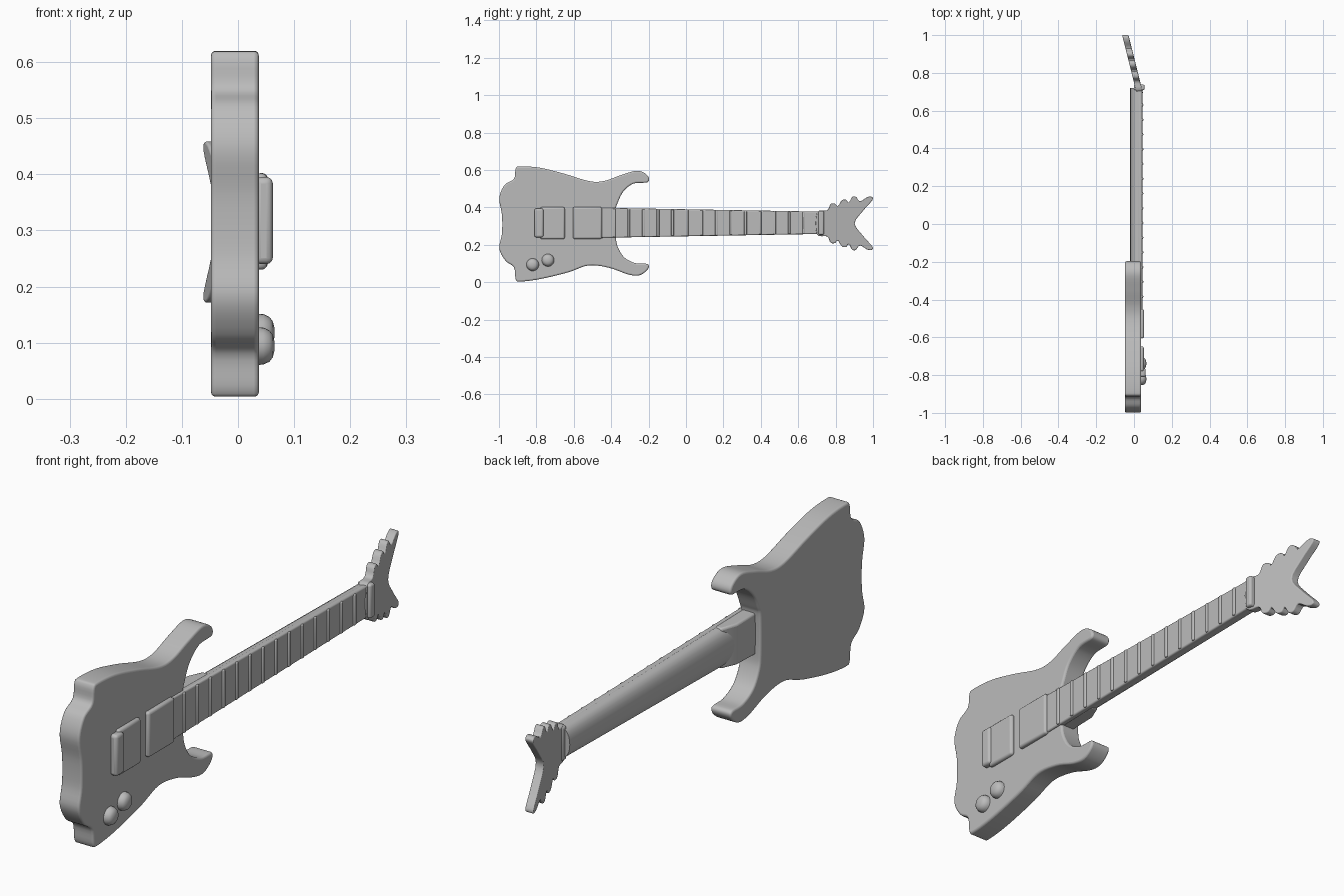
import bpy, bmesh, math
from mathutils import Vector

cube = bpy.data.objects.get("Cube")
if cube:
    bpy.data.objects.remove(cube, do_unlink=True)

grey = bpy.data.materials.new("plain grey")
grey.use_nodes = True
grey.diffuse_color = (0.5, 0.5, 0.5, 1)
grey.node_tree.nodes["Principled BSDF"].inputs["Base Color"].default_value = (0.5, 0.5, 0.5, 1)

MID = 0.318  # height of the neck's centre line


def finish(name, bm, bevel=0.0, segments=3):
    """Turn a bmesh into a smooth-shaded object with rounded edges."""
    bmesh.ops.recalc_face_normals(bm, faces=bm.faces)
    mesh = bpy.data.meshes.new(name)
    bm.to_mesh(mesh)
    bm.free()
    mesh.materials.append(grey)
    ob = bpy.data.objects.new(name, mesh)
    bpy.context.collection.objects.link(ob)
    if bevel:
        mod = ob.modifiers.new("rounded edges", "BEVEL")
        mod.width, mod.segments = bevel, segments
        mod.limit_method, mod.angle_limit = "ANGLE", math.radians(50)
    bpy.ops.object.select_all(action="DESELECT")
    ob.select_set(True)
    bpy.context.view_layer.objects.active = ob
    bpy.ops.object.shade_smooth_by_angle(angle=math.radians(40))
    return ob


def smooth_loop(pts, steps=5):
    """Closed Catmull-Rom curve through 2D points."""
    out, n = [], len(pts)
    for i in range(n):
        a, b, c, d = (Vector(pts[(i + k) % n]) for k in (-1, 0, 1, 2))
        for s in range(steps):
            t = s / steps
            out.append(0.5 * (2 * b + (c - a) * t + (2 * a - 5 * b + 4 * c - d) * t * t
                              + (3 * b - a - 3 * c + d) * t ** 3))
    return out


def slab(name, outline, x0, x1, bevel, lean=lambda y: 0.0):
    """Extrude a (y, z) outline along x; lean shifts x along the length."""
    bm = bmesh.new()
    back = [bm.verts.new((x0 + lean(p[0]), p[0], p[1])) for p in outline]
    front = [bm.verts.new((x1 + lean(p[0]), p[0], p[1])) for p in outline]
    bm.faces.new(back)
    bm.faces.new(front)
    for i in range(len(back)):
        j = (i + 1) % len(back)
        bm.faces.new((back[i], back[j], front[j], front[i]))
    return finish(name, bm, bevel)


def box(name, x, y, z, bevel):
    return slab(name, [(y[0], z[0]), (y[1], z[0]), (y[1], z[1]), (y[0], z[1])], *x, bevel)


def loft(name, sections, bevel=0.0):
    """Skin a list of equal-length point rings and cap both ends."""
    bm = bmesh.new()
    rings = [[bm.verts.new(p) for p in ring] for ring in sections]
    for a, b in zip(rings, rings[1:]):
        for i in range(len(a)):
            j = (i + 1) % len(a)
            bm.faces.new((a[i], a[j], b[j], b[i]))
    bm.faces.new(rings[0])
    bm.faces.new(rings[-1])
    return finish(name, bm, bevel)


def half_width(y):
    """Neck half width, tapering towards the nut."""
    return 0.081 - 0.021 * (y + 0.5) / 1.2


# Body with two horns and a neck pocket
body = [(-0.998, .45), (-0.984, .36), (-0.984, .26), (-0.998, .18), (-0.965, .115),
        (-0.92, .08), (-0.91, .015), (-0.885, .004), (-0.78, .017), (-0.63, .053),
        (-0.52, .09), (-0.41, .077), (-0.31, .042), (-0.25, .037), (-0.205, .068),
        (-0.205, .097), (-0.27, .102), (-0.33, .133), (-0.365, .19), (-0.375, .25),
        (-0.375, .385), (-0.365, .425), (-0.335, .485), (-0.28, .528), (-0.205, .535),
        (-0.205, .57), (-0.26, .596), (-0.35, .572), (-0.44, .541), (-0.52, .541),
        (-0.65, .58), (-0.78, .612), (-0.885, .62), (-0.91, .608), (-0.92, .553),
        (-0.97, .52)]
slab("body", smooth_loop(body), -0.048, 0.037, 0.016)

# Neck with a rounded back
rings = []
for y in (-0.40, -0.28, -0.2, 0.2, 0.72):
    w = half_width(y) * 0.98
    rings.append([(0.03 - 0.05 * math.sin(math.pi * k / 12) ** 0.65, y,
                   MID - w * math.cos(math.pi * k / 12)) for k in range(13)])
loft("neck", rings)

# Squarer heel where the neck meets the body
loft("neck_heel", [[(x, y, MID + s * half_width(y)) for x, s in
                    ((b, -1), (0.03, -1), (0.03, 1), (b, 1))]
                   for y, b in ((-0.42, -0.026), (-0.27, -0.024), (-0.21, 0.0))], 0.008)

# Fingerboard and frets
board = [(-0.47, MID - half_width(-0.47)), (0.73, MID - half_width(0.73)),
         (0.73, MID + half_width(0.73)), (-0.47, MID + half_width(-0.47))]
slab("fingerboard", board, 0.022, 0.044, 0.006)
for i in range(14):
    y = 0.63 - 0.078 * i
    w = half_width(y) - 0.003
    box(f"fret_{i + 1}", (0.038, 0.049), (y - 0.007, y + 0.007), (MID - w, MID + w), 0.004)
box("nut", (0.0, 0.056), (0.708, 0.738), (MID - 0.064, MID + 0.064), 0.008)

# Pickup, bridge plate and saddle bar
box("pickup", (0.03, 0.053), (-0.605, -0.45), (0.232, 0.402), 0.009)
box("bridge_plate", (0.03, 0.052), (-0.78, -0.648), (0.23, 0.402), 0.01)
box("saddle_bar", (0.03, 0.062), (-0.81, -0.762), (0.24, 0.395), 0.011)

# Domed control knobs
for n, (y, z) in enumerate(((-0.82, 0.094), (-0.738, 0.118)), 1):
    rings = [[(x, y + r * math.cos(a), z + r * math.sin(a))
              for a in (math.tau * k / 24 for k in range(24))]
             for x, r in ((0.03, .034), (0.045, .033), (0.056, .028), (0.062, .02), (0.065, .008))]
    loft(f"knob_{n}", rings)

# Swept-back forked headstock with scalloped edges
half = [(0.70, .058), (0.755, .07), (0.772, .102), (0.795, .106), (0.812, .092),
        (0.832, .122), (0.855, .127), (0.87, .111), (0.888, .14), (0.908, .142),
        (0.93, .118), (0.965, .138), (0.99, .143), (0.997, .125), (0.945, .065)]
fork = half + [(0.902, 0.0)] + [(y, -d) for y, d in reversed(half)]
slab("headstock", smooth_loop([(y, MID - 0.003 + d) for y, d in fork], 4),
     -0.017, 0.017, 0.008, lambda y: 0.024 - 0.25 * (y - 0.72))
